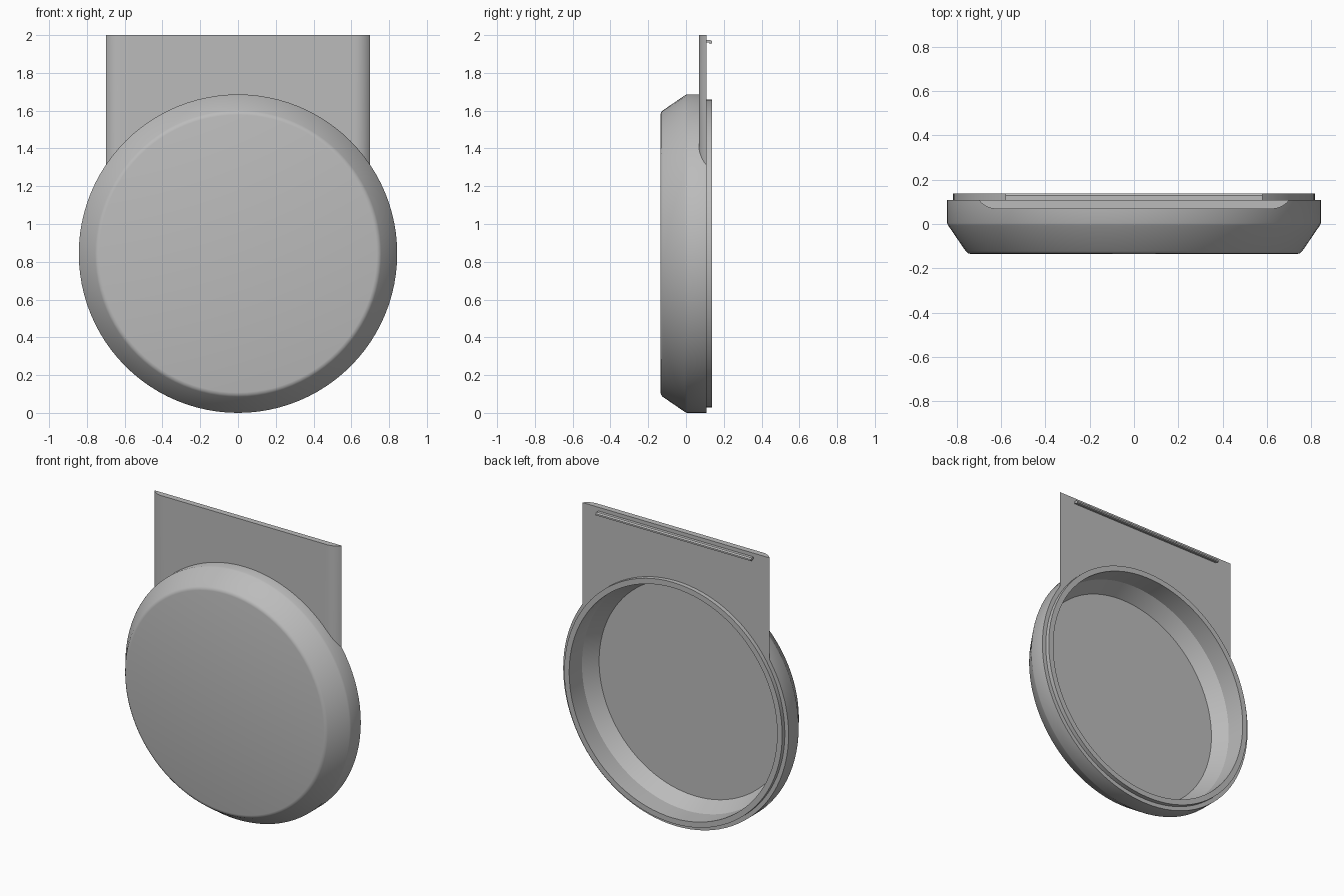
import bpy
import bmesh
from math import radians, sin, cos, pi, sqrt

cube = bpy.data.objects.get("Cube")
if cube:
    bpy.data.objects.remove(cube, do_unlink=True)

CENTRE_Z = 0.843   # height of the dish axis
BACK_Y = 0.108     # rear plane shared by dish ledge and plate

grey = bpy.data.materials.new("plain_grey")
grey.use_nodes = True
colour = (0.5, 0.5, 0.5, 1)
grey.diffuse_color = colour
grey.node_tree.nodes["Principled BSDF"].inputs["Base Color"].default_value = colour


def finish(name, bm, angle=30):
    bmesh.ops.recalc_face_normals(bm, faces=bm.faces)
    mesh = bpy.data.meshes.new(name)
    bm.to_mesh(mesh)
    bm.free()
    mesh.materials.append(grey)
    obj = bpy.data.objects.new(name, mesh)
    bpy.context.collection.objects.link(obj)
    bpy.ops.object.select_all(action="DESELECT")
    bpy.context.view_layer.objects.active = obj
    obj.select_set(True)
    bpy.ops.object.shade_smooth_by_angle(angle=radians(angle))
    return obj


def bridge(bm, first, second):
    for i in range(len(first)):
        j = (i + 1) % len(first)
        bm.faces.new((first[i], first[j], second[j], second[i]))


def lathe(name, profile, segments=96):
    # Spin (radius, y) points round the dish axis and cap both ends
    bm = bmesh.new()
    rings = []
    for r, y in profile:
        rings.append([bm.verts.new((r * cos(2 * pi * i / segments), y,
                                    CENTRE_Z + r * sin(2 * pi * i / segments)))
                      for i in range(segments)])
    for a, b in zip(rings, rings[1:]):
        bridge(bm, a, b)
    bm.faces.new(rings[0])
    bm.faces.new(rings[-1])
    return finish(name, bm)


def extrude_x(name, section, half_width):
    # Extrude a (y, z) section symmetrically along x
    bm = bmesh.new()
    ends = [[bm.verts.new((x, y, z)) for y, z in section]
            for x in (-half_width, half_width)]
    bridge(bm, *ends)
    for end in ends:
        bm.faces.new(end)
    return finish(name, bm)


# Hollow round dish: rounded front, bevelled flank, ledge, raised lip, inside
lathe("dish", [
    (0.735, -0.135), (0.748, -0.132), (0.758, -0.123),
    (0.838, -0.006), (0.843, 0.004), (0.843, BACK_Y),
    (0.815, BACK_Y), (0.815, 0.137), (0.778, 0.137),
    (0.778, 0.0), (0.72, -0.1),
])

# Upright plate: rounded front side edges, lower edge follows the dish rim
half, flat, front = 0.70, 0.62, 0.068
depth = BACK_Y - front
radius = ((half - flat) ** 2 + depth ** 2) / (2 * depth)
steps = 8
side = []
for i in range(steps + 1):
    dx = (half - flat) * i / steps
    side.append((flat + dx, front + radius - sqrt(radius ** 2 - dx ** 2)))
middle = [(flat * i / 16, front) for i in range(-15, 16)]
front_line = [(-x, y) for x, y in reversed(side)] + middle + side
back_line = [(x, BACK_Y) for x, y in reversed(front_line[1:-1])]
bm = bmesh.new()
outline = front_line + back_line
top = [bm.verts.new((x, y, 2.0)) for x, y in outline]
bottom = [bm.verts.new((x, y, CENTRE_Z + sqrt(0.82 ** 2 - x ** 2)))
          for x, y in outline]
bridge(bm, top, bottom)
bm.faces.new(top)
# Lower edge is curved, so close it in strips between front and back
count, total = len(front_line), len(outline)
for i in range(count - 1):
    corners = [i, i + 1, (total - i - 1 + count - 1) % total, 0]
    a, b = bottom[i], bottom[i + 1]
    c = bottom[total - i - 1] if i + 1 < count - 1 else None
    d = bottom[total - i] if i > 0 else None
    bm.faces.new([v for v in (a, b, c, d) if v])
finish("upright_plate", bm)

# Narrow catch along the top of the plate's back
extrude_x("catch_strip", [
    (BACK_Y - 0.01, 1.975), (0.128, 1.975), (0.137, 1.968),
    (0.137, 1.957), (0.126, 1.953), (0.122, 1.96), (BACK_Y - 0.01, 1.96),
], 0.58)
